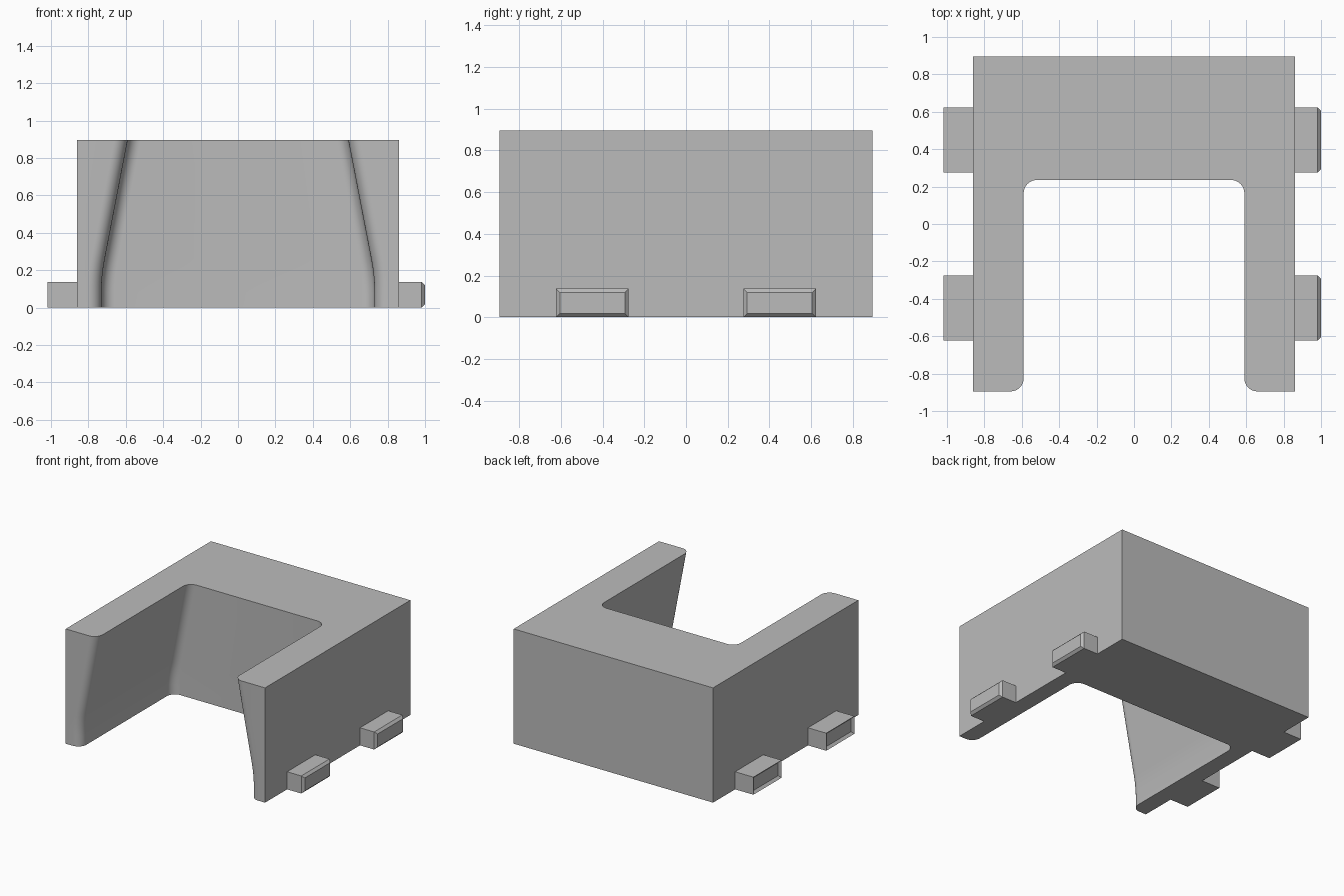
import bpy, bmesh
from math import sin, cos, pi, radians
from mathutils import Vector

cube = bpy.data.objects.get("Cube")
if cube:
    bpy.data.objects.remove(cube, do_unlink=True)

grey = bpy.data.materials.new("plain grey")
grey.use_nodes = True
colour = (0.5, 0.5, 0.5, 1)
grey.diffuse_color = colour
grey.node_tree.nodes["Principled BSDF"].inputs["Base Color"].default_value = colour

HALF_X, HALF_Y, HEIGHT = 0.86, 0.895, 0.895
POCKET_Y, RADIUS, STEPS = 0.235, 0.07, 8


def finish(name, bm):
    bmesh.ops.recalc_face_normals(bm, faces=bm.faces)
    mesh = bpy.data.meshes.new(name)
    bm.to_mesh(mesh)
    bm.free()
    mesh.materials.append(grey)
    obj = bpy.data.objects.new(name, mesh)
    bpy.context.collection.objects.link(obj)
    bpy.ops.object.select_all(action='DESELECT')
    obj.select_set(True)
    bpy.context.view_layer.objects.active = obj
    bpy.ops.object.shade_smooth_by_angle(angle=radians(30))
    return obj


def arc(cx, cy, start, end):
    return [(cx + RADIUS * cos(start + (end - start) * i / STEPS),
             cy + RADIUS * sin(start + (end - start) * i / STEPS))
            for i in range(STEPS + 1)]


def section(inner):
    """U-shaped outline whose pocket has the given half width."""
    right = [(HALF_X, HALF_Y), (HALF_X, -HALF_Y)]
    right += arc(inner + RADIUS, -HALF_Y + RADIUS, 1.5 * pi, pi)
    right += arc(inner - RADIUS, POCKET_Y - RADIUS, 0, pi / 2)
    return right + [(-x, y) for x, y in reversed(right)]


# Block with a pocket: walls upright at the foot, bending inward to the top
LEAN_START, LEAN_END = 0.08, 0.26
levels = [(0, 0.73), (LEAN_START, 0.73)]
slope = (0.714 - 0.59) / (HEIGHT - LEAN_END)
for i in range(1, 7):
    t = i / 6
    levels.append((LEAN_START + (LEAN_END - LEAN_START) * t,
                   0.73 - slope * (LEAN_END - LEAN_START) * t * t / 2))
levels.append((HEIGHT, 0.59))

bm = bmesh.new()
rings = [[bm.verts.new((x, y, z)) for x, y in section(w)] for z, w in levels]
for low, high in zip(rings, rings[1:]):
    for i in range(len(low)):
        j = (i + 1) % len(low)
        bm.faces.new((low[i], low[j], high[j], high[i]))
bm.faces.new(rings[0])
bm.faces.new(rings[-1])
finish("body", bm)

# Four side lugs with chamfered outer rims
for side, side_name in ((1, "left"), (-1, "right")):
    for y, end_name in ((-0.449, "front"), (0.449, "back")):
        bm = bmesh.new()
        bmesh.ops.create_cube(bm, size=1)
        for v in bm.verts:
            v.co = Vector((side * (0.925 + 0.15 * v.co.x),
                           y + 0.348 * v.co.y, 0.0685 + 0.137 * v.co.z))
        rim = [e for e in bm.edges if all(abs(v.co.x) > 0.95 for v in e.verts)]
        bmesh.ops.bevel(bm, geom=rim, offset=0.018, segments=1, affect='EDGES')
        obj = finish(f"{side_name}_{end_name}_lug", bm)
        for p in obj.data.polygons:
            p.use_smooth = False
